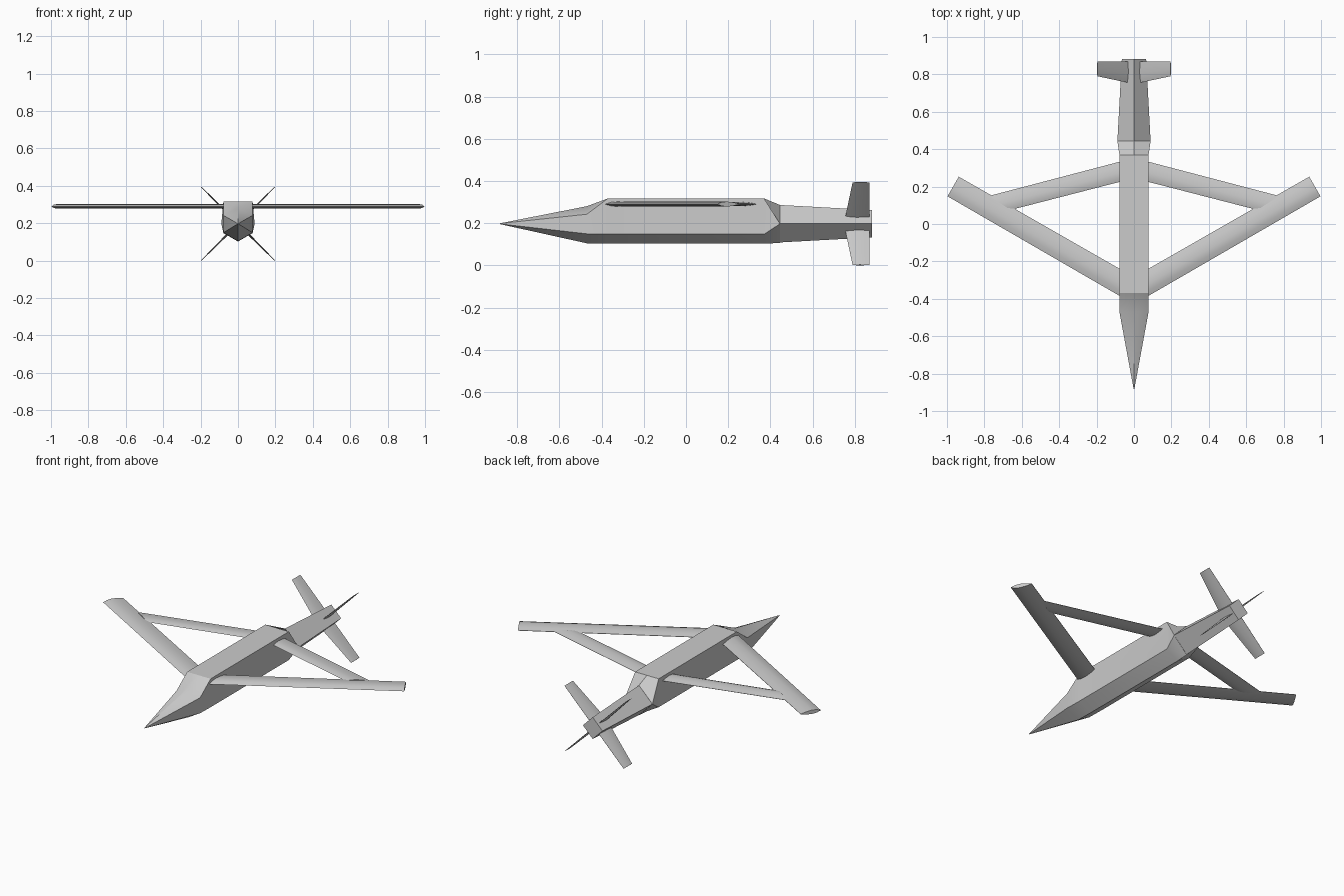
import bpy, bmesh, math
from mathutils import Vector

if "Cube" in bpy.data.objects:
    bpy.data.objects.remove(bpy.data.objects["Cube"])


def finish(name, bm, angle=30):
    bmesh.ops.remove_doubles(bm, verts=bm.verts, dist=1e-5)
    bmesh.ops.recalc_face_normals(bm, faces=bm.faces)
    me = bpy.data.meshes.new(name)
    bm.to_mesh(me)
    bm.free()
    ob = bpy.data.objects.new(name, me)
    bpy.context.collection.objects.link(ob)
    bpy.ops.object.select_all(action='DESELECT')
    ob.select_set(True)
    bpy.context.view_layer.objects.active = ob
    bpy.ops.object.shade_smooth_by_angle(angle=math.radians(angle))
    return ob


def loft(name, rings, angle=30):
    """Skin a list of equal-length point rings and cap both ends."""
    bm = bmesh.new()
    rows = [[bm.verts.new(p) for p in ring] for ring in rings]
    n = len(rows[0])
    for a, b in zip(rows, rows[1:]):
        for i in range(n):
            j = (i + 1) % n
            bm.faces.new((a[i], a[j], b[j], b[i]))
    bm.faces.new(rows[0])
    bm.faces.new(rows[-1])
    return finish(name, bm, angle)


def hex_ring(y, top, upper, lower, bottom):
    """Six-sided section: ridge, two right corners, keel, two left corners."""
    return [(0, y, top), (upper[0], y, upper[1]), (lower[0], y, lower[1]),
            (0, y, bottom), (-lower[0], y, lower[1]), (-upper[0], y, upper[1])]


# Fuselage: pointed nose and raised main body
W = 0.078
nose_tip = hex_ring(-0.882, 0.202, (0.002, 0.201), (0.002, 0.199), 0.198)
nose_base = hex_ring(-0.47, 0.283, (W, 0.245), (W, 0.152), 0.107)
body_front = hex_ring(-0.37, 0.32, (W, 0.32), (W, 0.15), 0.105)
body_rear = hex_ring(0.37, 0.32, (W, 0.32), (W, 0.15), 0.105)
body_end = hex_ring(0.445, 0.289, (0.089, 0.201), (0.089, 0.199), 0.109)
loft("fuselage", [nose_tip, nose_base, body_front, body_rear, body_end])


# Tail boom: tapering diamond section
def diamond(y, r):
    return [(0, y, 0.2 + r), (r, y, 0.2), (0, y, 0.2 - r), (-r, y, 0.2)]


loft("tail_boom", [diamond(0.44, 0.089), diamond(0.883, 0.065)])

# Blade section: (position along chord, relative half thickness)
SECTION = [(0, 0), (0.2, 0.75), (0.45, 1), (0.75, 0.65), (1, 0.08),
           (1, -0.08), (0.75, -0.65), (0.45, -1), (0.2, -0.75)]


def blade(name, root, tip, thick, up):
    """Wing or fin from leading/trailing points at the root and the tip."""
    rings = []
    for (le, te), t in zip((root, tip), thick):
        le, te = Vector(le), Vector(te)
        rings.append([le.lerp(te, u) + Vector(up) * t * w for u, w in SECTION])
    loft(name, rings, 40)


ZW = 0.293
for s, side in ((1, "right"), (-1, "left")):
    # Joined wings: swept-back front wing and swept-forward rear wing
    blade("front_wing_" + side,
          ((s * 0.05, -0.4, ZW), (s * 0.05, -0.255, ZW)),
          ((s * 0.997, 0.148, ZW), (s * 0.937, 0.253, ZW)),
          (0.012, 0.012), (0, 0, 1))
    blade("rear_wing_" + side,
          ((s * 0.05, 0.232, ZW), (s * 0.05, 0.34, ZW)),
          ((s * 0.66, 0.075, ZW), (s * 0.775, 0.15, ZW)),
          (0.009, 0.009), (0, 0, 1))
    # Tail fins in an X
    for v, level in ((1, "upper"), (-1, "lower")):
        def at(d, y):
            return (s * d, y, 0.2 + v * d)
        blade(f"tail_fin_{level}_{side}",
              (at(0.03, 0.755), at(0.03, 0.87)),
              (at(0.196, 0.79), at(0.196, 0.87)),
              (0.006, 0.002), (s * 0.707, 0, -v * 0.707))

# Shift so the lowest fin edge rests on the ground
low = min((o.matrix_world @ v.co).z for o in bpy.data.objects for v in o.data.vertices)
for o in bpy.data.objects:
    o.location.z -= low
